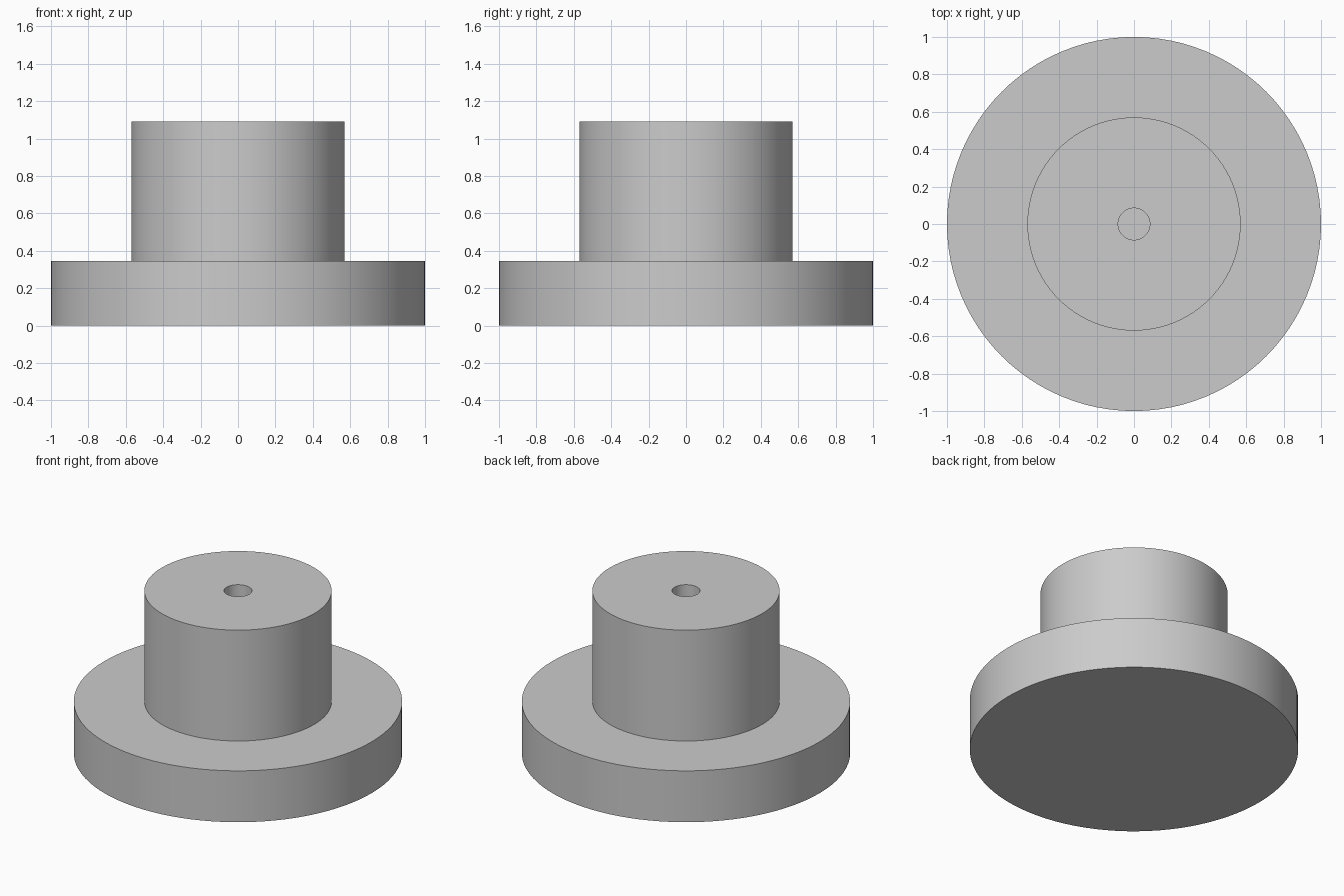
import bpy, bmesh, math

if "Cube" in bpy.data.objects:
    bpy.data.objects.remove(bpy.data.objects["Cube"])

SEGMENTS = 96

grey = bpy.data.materials.new("plain grey")
grey.diffuse_color = (0.6, 0.6, 0.6, 1.0)
grey.use_nodes = True
grey.node_tree.nodes["Principled BSDF"].inputs["Base Color"].default_value = grey.diffuse_color

# Half section of the flanged hub: closed bottom, blind bore in the top
R_FLANGE, R_HUB, R_BORE = 1.0, 0.57, 0.085
Z_FLANGE, Z_TOP, Z_BORE = 0.345, 1.09, 0.345
profile = [(R_FLANGE, 0), (R_FLANGE, Z_FLANGE), (R_HUB, Z_FLANGE),
           (R_HUB, Z_TOP), (R_BORE, Z_TOP), (R_BORE, Z_BORE)]

# Revolve the section into rings and bridge them
bm = bmesh.new()
rings = [[bm.verts.new((r * math.cos(2 * math.pi * i / SEGMENTS),
                        r * math.sin(2 * math.pi * i / SEGMENTS), z))
          for i in range(SEGMENTS)] for r, z in profile]
for low, high in zip(rings, rings[1:]):
    for i in range(SEGMENTS):
        j = (i + 1) % SEGMENTS
        bm.faces.new((low[i], low[j], high[j], high[i]))

# Underside and bore floor
bm.faces.new(rings[0][::-1])
bm.faces.new(rings[-1])
bmesh.ops.recalc_face_normals(bm, faces=bm.faces)

mesh = bpy.data.meshes.new("flanged_hub")
bm.to_mesh(mesh)
bm.free()
mesh.materials.append(grey)
hub = bpy.data.objects.new("flanged_hub", mesh)
bpy.context.collection.objects.link(hub)

# Smooth round walls, sharp rims
bpy.context.view_layer.objects.active = hub
hub.select_set(True)
bpy.ops.object.shade_smooth_by_angle(angle=math.radians(30))
